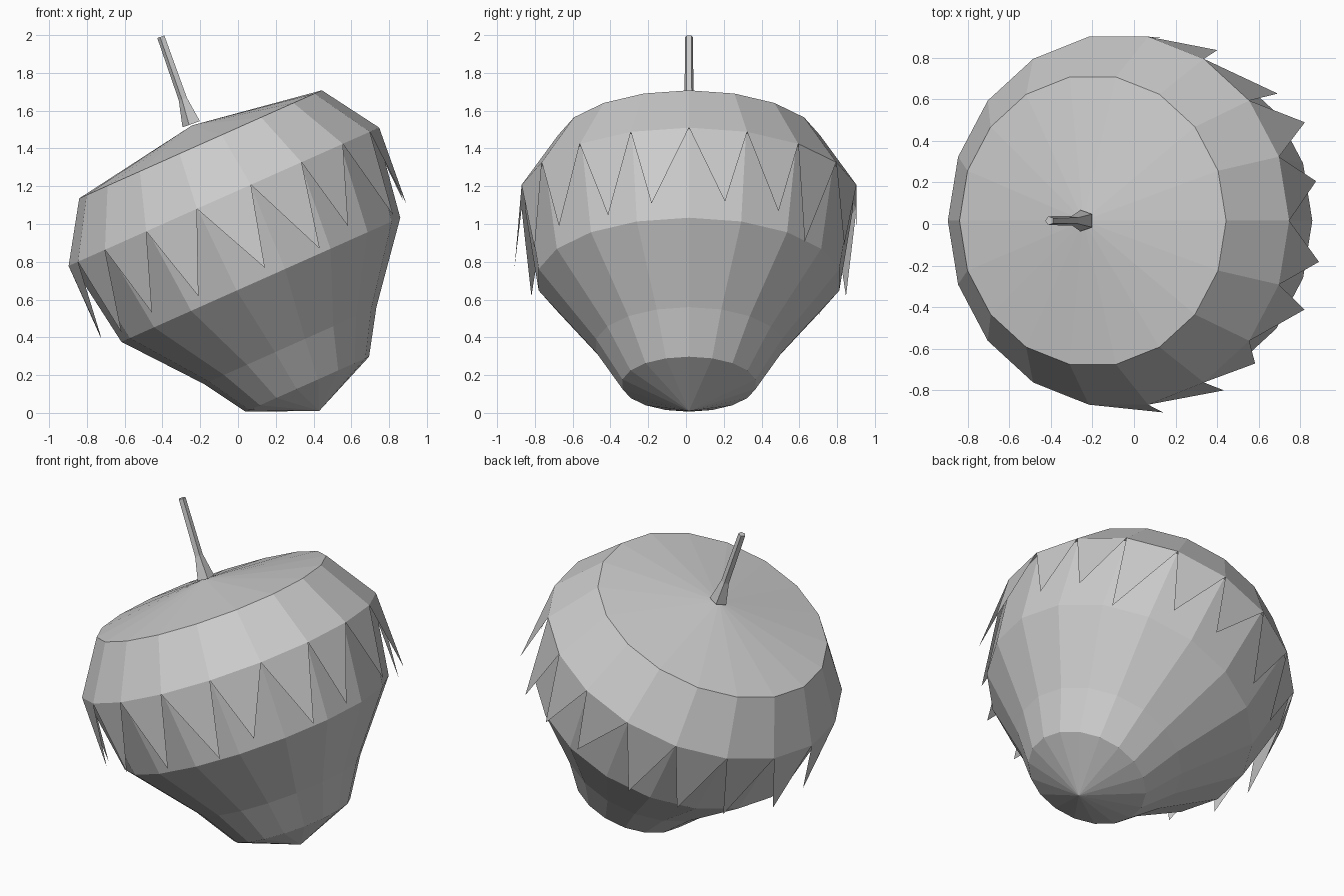
import bpy, bmesh
from math import sin, cos, radians
from mathutils import Matrix, Vector

if "Cube" in bpy.data.objects:
    bpy.data.objects.remove(bpy.data.objects["Cube"])

SIDES = 18
# Tilted nut axis: local z runs from the nut base ring to the cap top
TILT = Matrix.Translation((0.367, 0.016, 0.152)) @ Matrix.Rotation(radians(-24), 4, 'Y')


def polar(r, deg, z):
    return Vector((r * cos(radians(deg)), r * sin(radians(deg)), z))


def lathe(bm, profile, sides, start=0):
    """Revolve (radius, height) points; zero radius makes a pole."""
    rings = []
    for r, z in profile:
        n = sides if r > 0 else 1
        rings.append([bm.verts.new(polar(r, start + i * 360 / sides, z)) for i in range(n)])
    for a, b in zip(rings, rings[1:]):
        for i in range(sides):
            j = (i + 1) % sides
            loop = [a[i % len(a)], a[j % len(a)], b[j % len(b)], b[i % len(b)]]
            bm.faces.new(list(dict.fromkeys(loop)))
    return rings


def finish(bm, name, matrix):
    bm.transform(matrix)
    me = bpy.data.meshes.new(name)
    bm.to_mesh(me)
    bm.free()
    ob = bpy.data.objects.new(name, me)
    bpy.context.collection.objects.link(ob)
    return ob


# Nut body
bm = bmesh.new()
lathe(bm, [(0, -0.155), (0.358, 0), (0.50, 0.224), (0.808, 0.605), (0.882, 1.085)], SIDES)
finish(bm, "nut", TILT)

# Cap with a ragged fringe: one pointed tooth under each rim edge
bm = bmesh.new()
rim = lathe(bm, [(0.90, 1.086), (0.703, 1.39), (0, 1.50)], SIDES)[0]
teeth = [  # angle, radius, height of each tip
    (12.5, .88, .675), (31, .92, .65), (45.4, .86, .557), (68, .886, .66), (86.3, .885, .70),
    (111, .89, .65), (130, .90, .66), (149, .89, .65), (171, .91, .66),
    (190, .91, .67), (209, .90, .65), (229, .91, .68), (248, .90, .66),
    (272.8, .925, .654), (293.3, .89, .628), (308, .873, .675), (331.2, .889, .632), (347.1, .89, .66)]
for i, tip in enumerate(teeth):
    a, r, z = tip
    bm.faces.new([rim[(i + 1) % SIDES], rim[i], bm.verts.new(polar(r, a, z))])
finish(bm, "cap", TILT)

# Five-sided stem, flared at the base
bm = bmesh.new()
lathe(bm, [(0.054, 0), (0.025, 0.14), (0.022, 0.49), (0, 0.49)], 5, 180)
finish(bm, "stem", Matrix.Translation((-0.243, 0.016, 1.53)) @ Matrix.Rotation(radians(-19.5), 4, 'Y'))
